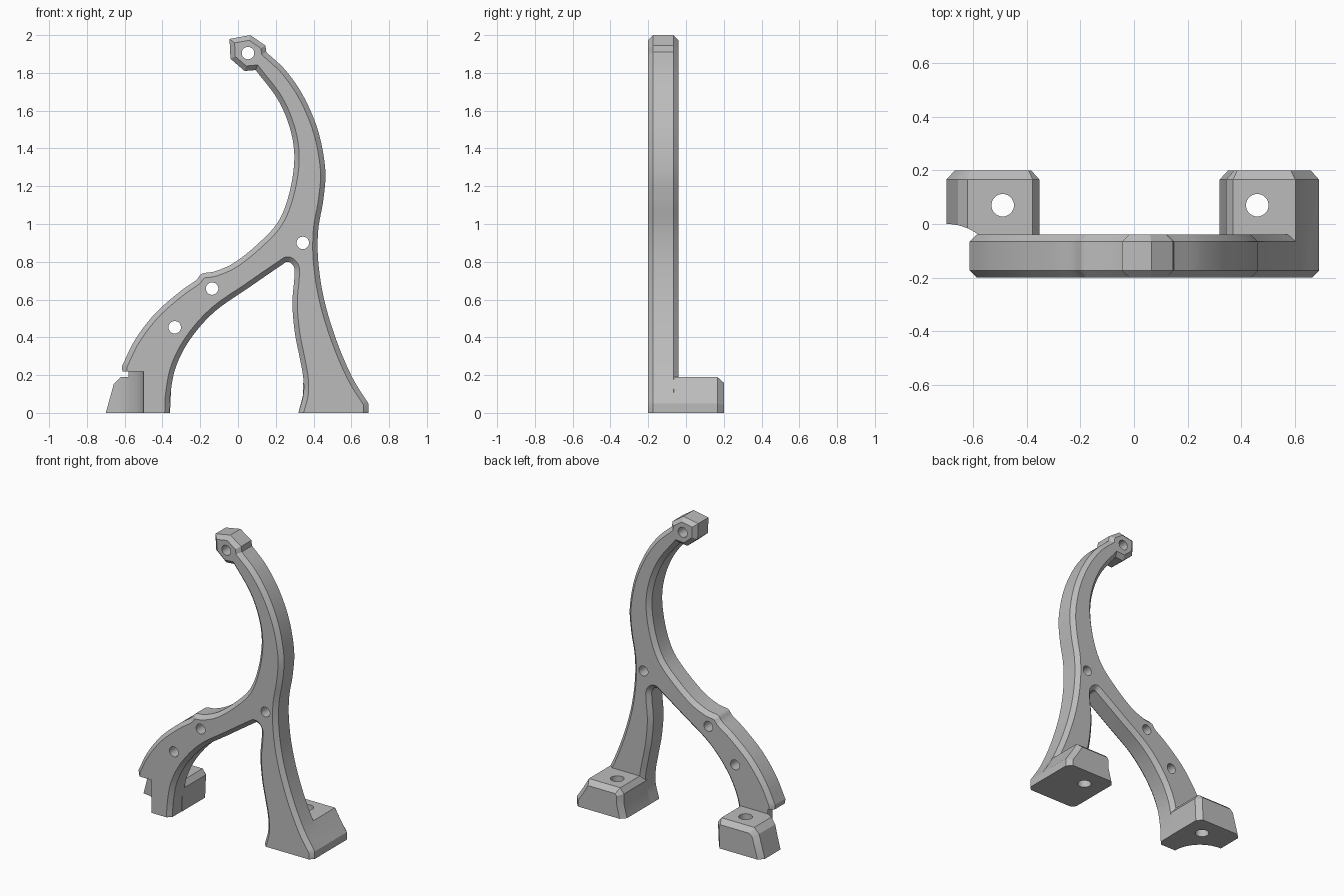
import bpy, bmesh, math
from mathutils import Vector

cube = bpy.data.objects.get("Cube")
if cube:
    bpy.data.objects.remove(cube, do_unlink=True)

grey = bpy.data.materials.new("light grey")
grey.use_nodes = True
COLOUR = (0.5, 0.5, 0.5, 1)
grey.diffuse_color = COLOUR
grey.node_tree.nodes["Principled BSDF"].inputs["Base Color"].default_value = COLOUR


def smooth_run(points, steps=6):
    """Pass a smooth curve through the points, keeping both ends."""
    pts = [Vector(p) for p in points]
    pts = [2 * pts[0] - pts[1]] + pts + [2 * pts[-1] - pts[-2]]
    out = []
    for a, b, c, d in zip(pts, pts[1:], pts[2:], pts[3:]):
        for i in range(steps):
            t = i / steps
            out.append(0.5 * (2 * b + (c - a) * t + (2 * a - 5 * b + 4 * c - d) * t ** 2
                              + (3 * b - a - 3 * c + d) * t ** 3))
    return out + [pts[-2]]


def inset(points, amount):
    """Move a closed clockwise outline inwards with mitred corners."""
    out = []
    for i, p in enumerate(points):
        d1 = (p - points[i - 1]).normalized()
        d2 = (points[(i + 1) % len(points)] - p).normalized()
        n1, n2 = Vector((d1.y, -d1.x)), Vector((d2.y, -d2.x))
        out.append(p + (n1 + n2) * amount / max(1 + n1.dot(n2), 0.4))
    return out


def add_object(name, bm):
    bmesh.ops.recalc_face_normals(bm, faces=bm.faces)
    mesh = bpy.data.meshes.new(name)
    bm.to_mesh(mesh)
    bm.free()
    obj = bpy.data.objects.new(name, mesh)
    bpy.context.collection.objects.link(obj)
    mesh.materials.append(grey)
    return obj


def slab(name, outline, levels):
    """Stack insets of an outline along y; levels are (y, inset) pairs."""
    bm = bmesh.new()
    rings = [[bm.verts.new((p.x, y, p.y)) for p in inset(outline, amount)]
             for y, amount in levels]
    for r, s in zip(rings, rings[1:]):
        for i in range(len(r)):
            bm.faces.new((r[i - 1], r[i], s[i], s[i - 1]))
    bm.faces.new(rings[0])
    bm.faces.new(rings[-1])
    return add_object(name, bm)


def rod(centre, radius, length, axis, sides=32):
    bm = bmesh.new()
    bmesh.ops.create_cone(bm, cap_ends=True, segments=sides, radius1=radius,
                          radius2=radius, depth=length)
    turn = Vector((0, 0, 1)).rotation_difference(Vector(axis)).to_matrix()
    bmesh.ops.rotate(bm, verts=bm.verts, matrix=turn)
    bmesh.ops.translate(bm, verts=bm.verts, vec=centre)
    return add_object("cutter", bm)


def combine(target, other, operation):
    mod = target.modifiers.new("join", "BOOLEAN")
    mod.operation, mod.solver, mod.object = operation, "EXACT", other
    bpy.context.view_layer.objects.active = target
    bpy.ops.object.modifier_apply(modifier=mod.name)
    bpy.data.objects.remove(other, do_unlink=True)


# Outline of the frame, clockwise from the hooked head
head = [(0.035, 1.81), (-0.04, 1.875), (-0.045, 1.98), (0.065, 2), (0.145, 1.945)]
outer_edge = [(0.15, 1.91), (0.255, 1.81), (0.35, 1.67), (0.425, 1.49), (0.462, 1.29),
              (0.452, 1.13), (0.425, 0.97), (0.425, 0.8), (0.456, 0.6), (0.52, 0.387),
              (0.604, 0.19), (0.69, 0.05)]
rear_inner = [(0.32, 0), (0.346, 0.1), (0.345, 0.19), (0.325, 0.3), (0.3, 0.43),
              (0.288, 0.58), (0.298, 0.71), (0.297, 0.77), (0.265, 0.8), (0.22, 0.775),
              (0.06, 0.665), (-0.125, 0.535), (-0.255, 0.387), (-0.33, 0.24),
              (-0.358, 0.095), (-0.362, 0)]
upper_edge = [(-0.613, 0.25), (-0.545, 0.387), (-0.44, 0.525), (-0.31, 0.64),
              (-0.225, 0.7), (-0.19, 0.737), (-0.12, 0.75), (-0.02, 0.795), (0.1, 0.89),
              (0.21, 1.008), (0.27, 1.157), (0.298, 1.34), (0.277, 1.5), (0.21, 1.66),
              (0.093, 1.815)]
below = [[(0.69, -0.1), (0.3, -0.1)], [(-0.362, -0.1), (-0.61, -0.1)]]
outline = [Vector(p) for p in head] + smooth_run(outer_edge)
outline += [Vector(p) for p in below[0]] + smooth_run(rear_inner)
outline += [Vector(p) for p in below[1]] + smooth_run(upper_edge)

BEVEL = 0.026
frame = slab("leg_frame", outline,
             [(-0.2, BEVEL), (-0.2 + BEVEL, 0), (-0.04 - BEVEL, 0), (-0.04, BEVEL)])

# Mounting feet reaching backwards from both legs
left_foot = [(0.32, -0.1), (0.32, 0), (0.344, 0.095), (0.344, 0.155), (0.37, 0.19),
             (0.602, 0.19), (0.643, 0.12), (0.69, 0.05), (0.69, -0.1)]
right_foot = [(-0.725, -0.1), (-0.7, 0), (-0.657, 0.155), (-0.622, 0.19), (-0.378, 0.19),
              (-0.353, 0.155), (-0.36, 0), (-0.36, -0.1)]
for profile in (left_foot, right_foot):
    foot = slab("foot", [Vector(p) for p in profile], [(-0.08, 0), (0.166, 0), (0.2, 0.03)])
    combine(frame, foot, "UNION")

# Flat ground cut and the round relief at the front corner of one foot
bm = bmesh.new()
bmesh.ops.create_cube(bm, size=2)
bmesh.ops.translate(bm, verts=bm.verts, vec=(0, 0, -1))
combine(frame, add_object("cutter", bm), "DIFFERENCE")
combine(frame, rod((-0.7, -0.2, 0), 0.2, 0.44, (0, 0, 1), 64), "DIFFERENCE")

# Bolt holes through the frame and the feet
for x, z in ((0.053, 1.905), (0.343, 0.9), (-0.137, 0.658), (-0.335, 0.453)):
    combine(frame, rod((x, -0.1, z), 0.033, 1, (0, 1, 0)), "DIFFERENCE")
for x in (-0.49, 0.46):
    combine(frame, rod((x, 0.07, 0), 0.042, 1, (0, 0, 1)), "DIFFERENCE")

bpy.ops.object.select_all(action="DESELECT")
frame.select_set(True)
bpy.context.view_layer.objects.active = frame
bpy.ops.object.shade_smooth_by_angle(angle=math.radians(25))
